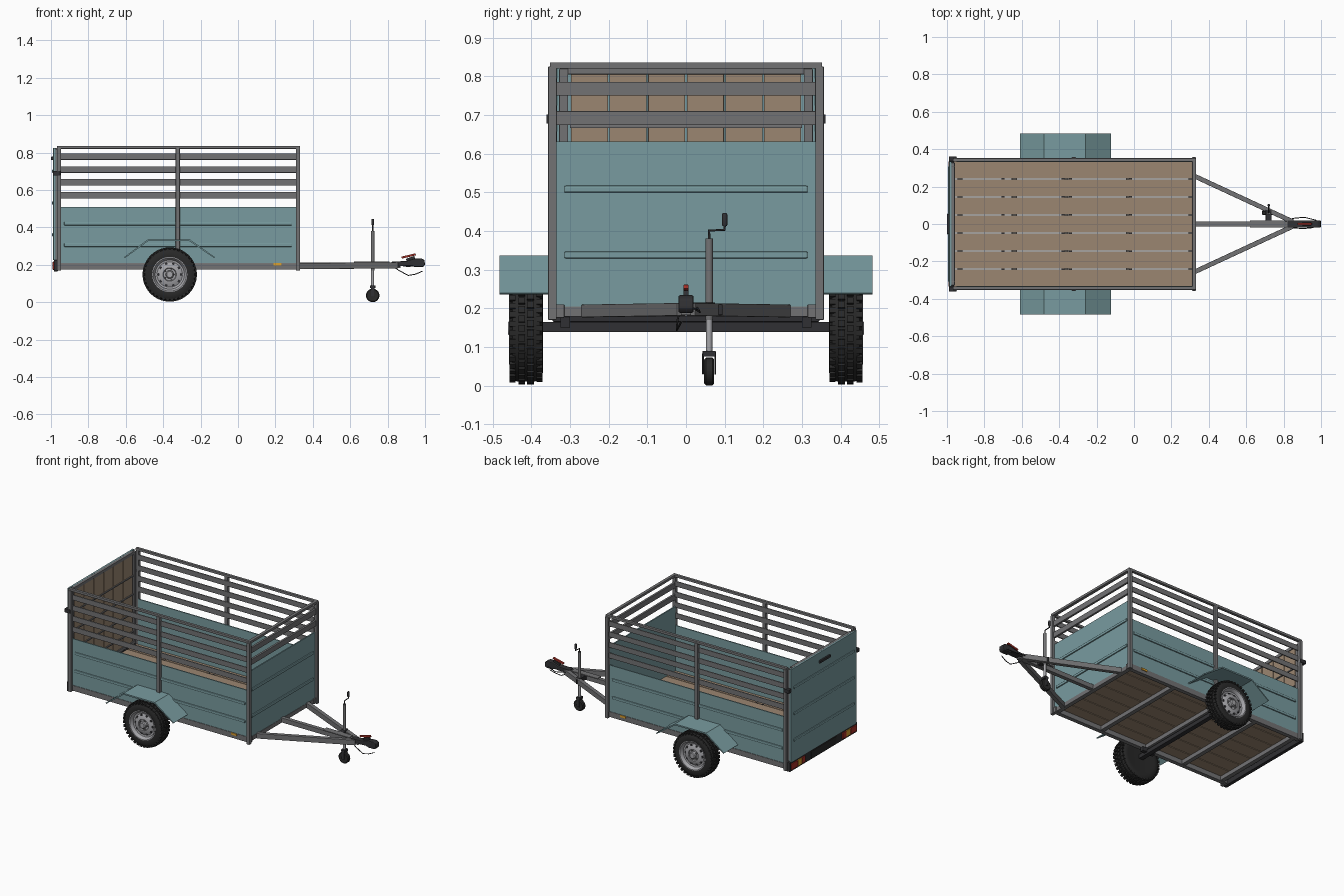
import bpy, bmesh
from math import sin, cos, pi, radians
from mathutils import Vector, Matrix

if "Cube" in bpy.data.objects:
    bpy.data.objects.remove(bpy.data.objects["Cube"])


def mat(name, r, g, b):
    m = bpy.data.materials.new(name)
    m.diffuse_color = (r, g, b, 1)
    m.use_nodes = True
    m.node_tree.nodes["Principled BSDF"].inputs["Base Color"].default_value = m.diffuse_color
    return m


TEAL = mat("teal_paint", .19, .33, .35)
WOOD = mat("wood", .33, .24, .165)
STEEL = mat("steel", .17, .17, .175)
DARK = mat("dark_plastic", .03, .03, .033)
RUBBER = mat("rubber", .022, .022, .022)
SILVER = mat("silver", .38, .38, .4)
RED = mat("red", .4, .03, .02)
ORANGE = mat("orange", .7, .35, .03)


def finish(name, bm, m, bevel=0, smooth=False):
    bmesh.ops.recalc_face_normals(bm, faces=bm.faces)
    me = bpy.data.meshes.new(name)
    bm.to_mesh(me)
    bm.free()
    me.materials.append(m)
    o = bpy.data.objects.new(name, me)
    bpy.context.collection.objects.link(o)
    if bevel:
        b = o.modifiers.new("bevel", 'BEVEL')
        b.width, b.segments = bevel, 2
    if smooth:
        bpy.ops.object.select_all(action='DESELECT')
        o.select_set(True)
        bpy.context.view_layer.objects.active = o
        bpy.ops.object.shade_smooth_by_angle(angle=radians(35))
    return o


def boxes(name, items, m, bevel=0.002):
    """Each item is x0, x1, y0, y1, z0, z1."""
    bm = bmesh.new()
    for x0, x1, y0, y1, z0, z1 in items:
        M = Matrix.Translation(((x0+x1)/2, (y0+y1)/2, (z0+z1)/2)) @ Matrix.Diagonal((x1-x0, abs(y1-y0), z1-z0, 1))
        bmesh.ops.create_cube(bm, size=1, matrix=M)
    return finish(name, bm, m, bevel)


def both(items):
    return items + [(a, b, -d, -c, e, f) for a, b, c, d, e, f in items]


def bar(name, p, q, w, h, m):
    p, q = Vector(p), Vector(q)
    d = q - p
    R = d.to_track_quat('X', 'Z').to_matrix().to_4x4()
    bm = bmesh.new()
    bmesh.ops.create_cube(bm, size=1, matrix=Matrix.Translation((p+q)/2) @ R @ Matrix.Diagonal((d.length, w, h, 1)))
    return finish(name, bm, m, 0.002)


def prism(name, pts, y0, y1, m, bevel=0):
    bm = bmesh.new()
    f = bm.faces.new([bm.verts.new((x, y0, z)) for x, z in pts])
    r = bmesh.ops.extrude_face_region(bm, geom=[f])
    bmesh.ops.translate(bm, vec=(0, y1-y0, 0), verts=[v for v in r['geom'] if isinstance(v, bmesh.types.BMVert)])
    return finish(name, bm, m, bevel)


def lathe(name, prof, c, m, n=48, s=1, axis='Y'):
    """Revolve (radius, offset) points around an axis through c."""
    bm = bmesh.new()
    rings = []
    for r, t in prof:
        ring = []
        for i in range(n):
            a = 2*pi*i/n
            u, v = r*cos(a), r*sin(a)
            ring.append(bm.verts.new(Vector(c) + Vector((u, s*t, v) if axis == 'Y' else (u, v, t))))
        rings.append(ring)
    for A, B in zip(rings, rings[1:]):
        for i in range(n):
            j = (i+1) % n
            bm.faces.new((A[i], A[j], B[j], B[i]))
    for ring in (rings[0], rings[-1]):
        bm.faces.new(ring)
    return finish(name, bm, m, smooth=True)


def tube(name, pts, r, m):
    cu = bpy.data.curves.new(name, 'CURVE')
    cu.dimensions, cu.bevel_depth, cu.bevel_resolution, cu.use_fill_caps = '3D', r, 2, True
    sp = cu.splines.new('POLY')
    sp.points.add(len(pts)-1)
    for p, q in zip(sp.points, pts):
        p.co = (*q, 1)
    cu.materials.append(m)
    o = bpy.data.objects.new(name, cu)
    bpy.context.collection.objects.link(o)


# Floor boards with bolts and chassis below
boxes("floor_boards", [(-.96, .31, y-.046, y+.046, .205, .217) for y in [.0963*i for i in range(-3, 4)]], WOOD, .0015)
boxes("floor_bolts", [(x-.008, x+.008, y-.004, y+.004, .214, .219)
                      for x in (-.7, -.38, -.34, -.02) for y in [.0963*(i+.5) for i in range(-3, 3)]], DARK, 0)
boxes("chassis_side_rails", both([(-.965, .325, .315, .342, .175, .21)]), STEEL)
boxes("chassis_cross_members", [(x-.014, x+.014, -.317, .317, .178, .205) for x in (-.93, -.64, -.365, -.03, .305)], STEEL)
boxes("axle", [(-.38, -.35, -.375, .375, .138, .165)], DARK)
boxes("suspension_mounts", both([(-.41, -.32, .3, .325, .15, .178)]), DARK)

# Side walls, front wall and pressed ribs
boxes("side_panels", both([(-.95, .315, .332, .339, .2, .51)]), TEAL, 0)
boxes("side_ribs", both([(-.93, .29, .336, .346, z-.009, z+.009) for z in (.305, .42)]), TEAL, .004)
boxes("front_panel", [(.309, .317, -.336, .336, .205, .632)], TEAL, 0)
boxes("front_ribs", [(.313, .324, -.315, .315, z-.009, z+.009) for z in (.338, .508)], TEAL, .004)

# Posts, slats and top rails
boxes("corner_posts", both([(.31, .331, .335, .357, .17, .825), (-.967, -.947, .335, .357, .17, .825)]), STEEL)
boxes("middle_posts", both([(-.333, -.311, .338, .357, .21, .825)]), STEEL)
boxes("side_slats", both([(-.95, .312, .334, .342, z-.017, z+.017) for z in (.572, .641, .709, .778)]), STEEL)
boxes("front_slats", [(.311, .325, -.336, .336, z-.018, z+.018) for z in (.692, .768)], STEEL)
boxes("top_rails", both([(-.967, .331, .334, .352, .82, .836)]) + [(.311, .331, -.352, .352, .82, .836)], STEEL)

# Tailgate ramp: painted outside, boarded inside
boxes("tailgate_panel", [(-.988, -.976, -.335, .335, .225, .825)], TEAL, .002)
boxes("tailgate_ribs", [(-.994, -.985, -.31, .31, z-.009, z+.009) for z in (.36, .53, .7)], TEAL, .004)
boxes("tailgate_frame", both([(-.977, -.958, .305, .328, .225, .82)]) +
      [(-.977, -.958, -.306, .306, a, b) for a, b in ((.805, .825), (.225, .245))], STEEL)
boxes("tailgate_boards", [(-.976, -.962, y-.048, y+.048, .245, .805) for y in [.1*(i+.5) for i in range(-3, 3)]], WOOD, .0015)
boxes("tailgate_cleats", [(-.964, -.956, -.3, .3, z-.004, z+.004) for z in (.31, .43, .55, .67)], STEEL, .001)
boxes("tailgate_handle", [(-1, -.987, -.055, .055, .76, .778)], DARK, .004)
boxes("tailgate_latches", both([(-.99, -.95, .335, .361, z-.012, z+.012) for z in (.69,)]), DARK)

# Rear light bar
boxes("rear_light_bar", [(-.985, -.963, -.345, .345, .165, .225)], DARK)
boxes("tail_lights", both([(-.991, -.984, .27, .335, .175, .215), (-.991, -.984, .19, .225, .175, .215)]), RED)
boxes("indicator_lights", both([(-.991, -.984, .228, .267, .175, .215)]), ORANGE)
boxes("number_plate_holder", [(-.989, -.984, -.13, .13, .172, .218)], RUBBER)
boxes("side_reflectors", both([(.19, .232, .341, .346, .196, .21)]), ORANGE, .001)

# Wheels and mudguards
X, Z, R = -.365, .148, .138
tyre = [(.088, .372), (.1, .37), (.122, .371), (.133, .378), (R, .392), (R, .436),
        (.133, .449), (.122, .456), (.1, .457), (.088, .454), (.086, .413)]
rim = [(.03, .385), (.087, .385), (.087, .395), (.082, .41), (.084, .447), (.092, .453), (.094, .458),
       (.089, .458), (.083, .45), (.078, .438), (.068, .436), (.05, .445), (.036, .447), (.033, .44), (.022, .44),
       (.021, .456), (.016, .46)]
for s, side in ((1, "left"), (-1, "right")):
    lathe(side+"_tyre", tyre, (X, 0, Z), RUBBER, 64, s)
    lathe(side+"_wheel_rim", rim, (X, 0, Z), SILVER, 48, s)
    bm = bmesh.new()
    N = 36
    for i in range(N):
        # shoulder and centre tread blocks, staggered row by row
        for y, w, r, off, ln in ((.379, .016, .134, 0, .015), (.402, .018, .1395, .5, .017),
                                 (.425, .018, .1395, 0, .017), (.449, .016, .134, .5, .015)):
            M = (Matrix.Translation((X, s*y, Z)) @ Matrix.Rotation(2*pi*(i+off)/N, 4, 'Y') @
                 Matrix.Translation((r, 0, 0)) @ Matrix.Diagonal((.011, w, ln, 1)))
            bmesh.ops.create_cube(bm, size=1, matrix=M)
    finish(side+"_tyre_tread", bm, RUBBER)
    for nm, k, rad, r, y0, y1, m in (("rim_hole", 10, .06, .0075, .435, .4425, DARK), ("wheel_bolt", 5, .03, .005, .44, .45, STEEL)):
        for i in range(k):
            a = 2*pi*i/k
            lathe(f"{side}_{nm}_{i}", [(r, y0), (r, y1)], (X+rad*cos(a), 0, Z+rad*sin(a)), m, 12, s)
    prism(side+"_mudguard", [(-.61, .24), (-.482, .336), (-.258, .336), (-.122, .24),
                             (-.127, .235), (-.26, .327), (-.48, .327), (-.605, .235)], s*.337, s*.483, TEAL)

# Drawbar A-frame
boxes("drawbar_beam", [(.29, .87, -.013, .013, .182, .212)], STEEL)
for s, side in ((1, "left"), (-1, "right")):
    bar(side+"_drawbar_arm", (.315, s*.26, .193), (.85, s*.012, .197), .025, .033, STEEL)
boxes("drawbar_plate", [(.62, .81, -.02, .02, .211, .218)], STEEL)

# Coupling head with release handle and safety cable
prism("coupling_body", [(.82, .19), (.93, .195), (.945, .188), (.99, .188), (1, .2), (.997, .225),
                        (.98, .234), (.94, .232), (.9, .22), (.82, .217)], -.02, .02, DARK, .005)
bar("release_handle_arm", (.9, 0, .225), (.945, 0, .24), .014, .014, DARK)
bar("release_handle", (.875, 0, .238), (.95, 0, .256), .013, .011, RED)
tube("safety_cable", [(.83, -.016, .19), (.86, -.022, .17), (.91, -.024, .143), (.95, -.02, .15), (.985, -.012, .165)], .0025, DARK)
tube("brake_cable", [(.8, .012, .205), (.85, .03, .2), (.91, .036, .19), (.975, .02, .2)], .0025, DARK)

# Jockey wheel with crank
jx, jy = .72, .06
lathe("jockey_outer_tube", [(.01, .17), (.01, .38)], (jx, jy, 0), STEEL, 24, axis='Z')
lathe("jockey_inner_tube", [(.008, .085), (.008, .18)], (jx, jy, 0), SILVER, 24, axis='Z')
lathe("jockey_tyre", [(.012, -.011), (.031, -.013), (.036, -.008), (.036, .008), (.031, .013), (.012, .011)],
      (jx, jy, .036), RUBBER, 32)
boxes("jockey_fork", [(jx-.014, jx+.014, jy-.017, jy+.017, .075, .09)] +
      [(jx-.01, jx+.01, jy+a, jy+b, .028, .085) for a, b in ((-.018, -.014), (.014, .018))], DARK)
boxes("jockey_clamp", [(jx-.016, jx+.016, .01, jy+.016, .185, .215), (jx-.004, jx+.004, jy, .095, .182, .21)], DARK, .003)
tube("crank_arm", [(jx, jy, .375), (jx, jy, .401), (jx, .1, .403), (jx, .1, .43)], .0035, DARK)
lathe("crank_grip", [(.006, .413), (.007, .417), (.007, .442), (.005, .446)], (jx, .1, 0), DARK, 16, axis='Z')
